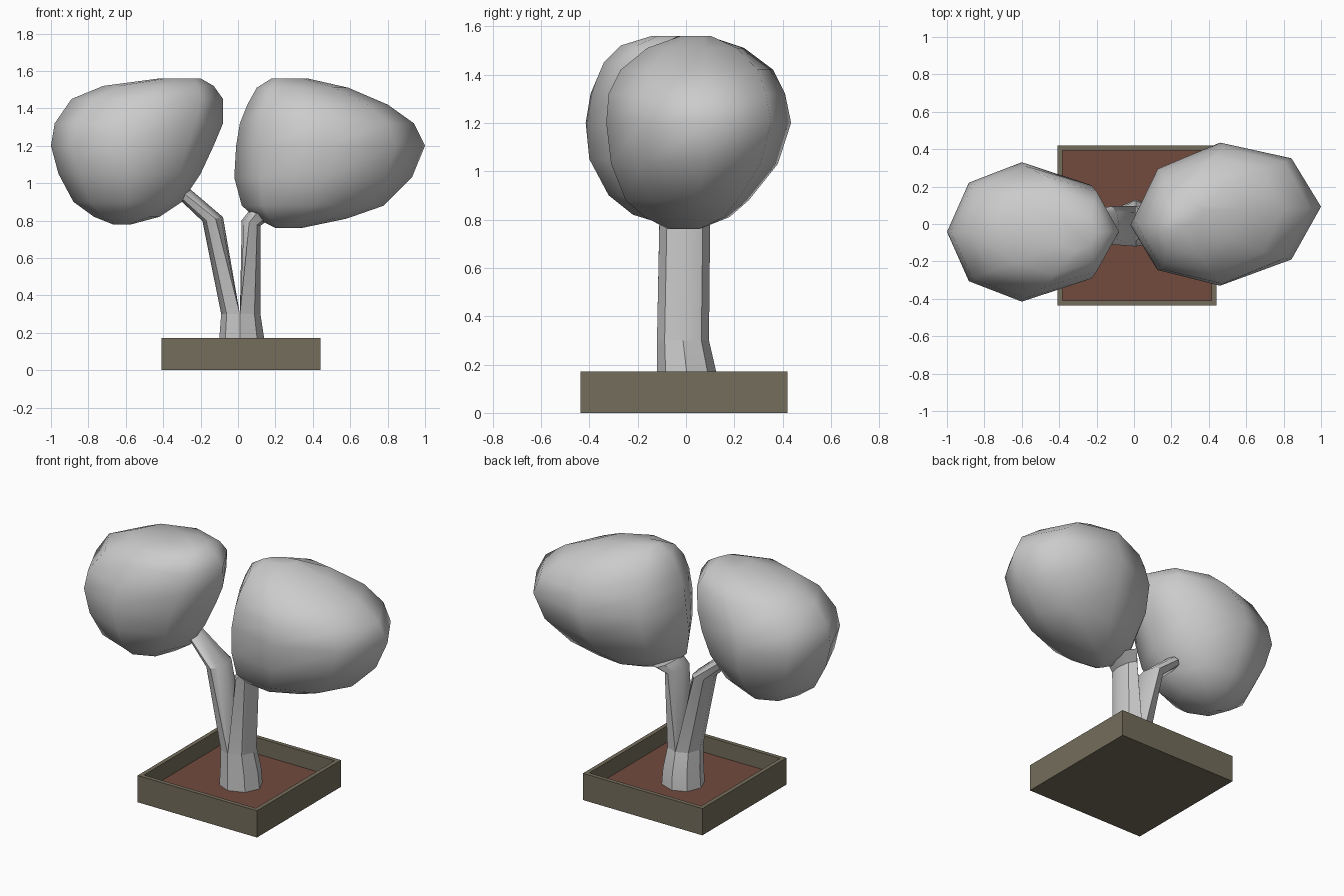
import bpy, bmesh
from math import cos, sin, pi, radians

if "Cube" in bpy.data.objects:
    bpy.data.objects.remove(bpy.data.objects["Cube"], do_unlink=True)


def material(name, rgb):
    m = bpy.data.materials.new(name)
    m.use_nodes = True
    m.diffuse_color = (*rgb, 1)
    m.node_tree.nodes["Principled BSDF"].inputs["Base Color"].default_value = (*rgb, 1)
    return m


GREY = material("pale grey", (0.6, 0.6, 0.6))
WOOD = material("olive wood", (0.174, 0.153, 0.105))
SOIL = material("red brown soil", (0.17, 0.07, 0.048))


def finish(name, bm, mat, smooth=0):
    bmesh.ops.recalc_face_normals(bm, faces=bm.faces)
    mesh = bpy.data.meshes.new(name)
    bm.to_mesh(mesh)
    bm.free()
    mesh.materials.append(mat)
    obj = bpy.data.objects.new(name, mesh)
    bpy.context.collection.objects.link(obj)
    if smooth:
        bpy.ops.object.select_all(action="DESELECT")
        obj.select_set(True)
        bpy.context.view_layer.objects.active = obj
        bpy.ops.object.shade_smooth_by_angle(angle=radians(smooth))
    return obj


def ring(bm, z, x0, x1, y0, y1, cx=None, tilt=0, skew=0, sides=8):
    """Lopsided oval; cx is where it is widest, tilt slopes it along x."""
    cx = (x0 + x1) / 2 if cx is None else cx
    cy = (y0 + y1) / 2
    verts = []
    for i in range(sides):
        c, s = cos(2 * pi * i / sides), sin(2 * pi * i / sides)
        x = cx + c * ((x1 - cx) if c > 0 else (cx - x0))
        y = cy + s * (y1 - y0) / 2 + skew * c
        verts.append(bm.verts.new((x, y, z + tilt * (x - cx))))
    return verts


def loft(name, rows, mat, smooth, **options):
    bm = bmesh.new()
    rings = [ring(bm, *row, **options) for row in rows]
    for a, b in zip(rings, rings[1:]):
        for i in range(len(a)):
            j = (i + 1) % len(a)
            bm.faces.new((a[i], a[j], b[j], b[i]))
    bm.faces.new(rings[0])
    bm.faces.new(rings[-1])
    return finish(name, bm, mat, smooth)


# Open planter: a box with its top inset and pushed down
bm = bmesh.new()
bmesh.ops.create_cube(bm, size=1)
for v in bm.verts:
    v.co = (v.co.x * 0.85 + 0.015, v.co.y * 0.855 - 0.008, (v.co.z + 0.5) * 0.172)
top = max(bm.faces, key=lambda f: f.calc_center_median().z)
bmesh.ops.inset_region(bm, faces=[top], thickness=0.038)
floor = bmesh.ops.extrude_face_region(bm, geom=[top])["geom"]
bmesh.ops.translate(bm, vec=(0, 0, -0.105),
                    verts=[g for g in floor if isinstance(g, bmesh.types.BMVert)])
bmesh.ops.delete(bm, geom=[top], context="FACES")
planter = finish("planter", bm, WOOD)
planter.data.materials.append(SOIL)
for face in planter.data.polygons:
    if face.normal.z > 0.9 and face.center.z < 0.1:
        face.material_index = 1

# Trunk and its two flat-sided branches
loft("trunk", [
    (0.06, -0.11, 0.15, -0.12, 0.13, 0.01),
    (0.17, -0.10, 0.14, -0.12, 0.125, 0.01),
    (0.30, -0.09, 0.12, -0.12, 0.095, 0.01),
], GREY, 40)
loft("right_branch", [
    (0.30, -0.09, 0.01, -0.12, 0.095, 0.01),
    (0.81, -0.19, -0.08, -0.11, 0.095, -0.12, 0.2),
    (0.95, -0.32, -0.27, -0.07, 0.06, -0.295, 1.2),
], GREY, 40)
loft("left_branch", [
    (0.30, 0.01, 0.12, -0.12, 0.095, 0.01),
    (0.79, 0.02, 0.12, -0.11, 0.10, 0.06, -0.3),
    (0.84, 0.06, 0.18, -0.10, 0.15, 0.10, -0.3),
], GREY, 40)

# Leaf crowns
loft("right_crown", [
    (0.78, -0.67, -0.57, -0.09, 0.02),
    (0.82, -0.77, -0.42, -0.22, 0.14),
    (0.90, -0.88, -0.30, -0.32, 0.22),
    (1.05, -0.96, -0.20, -0.40, 0.30),
    (1.20, -1.00, -0.13, -0.415, 0.33, -0.6),
    (1.32, -0.98, -0.08, -0.395, 0.31, -0.58),
    (1.45, -0.89, -0.08, -0.34, 0.26),
    (1.52, -0.72, -0.13, -0.27, 0.19),
    (1.56, -0.42, -0.20, -0.14, 0.05),
], GREY, 60)
loft("left_crown", [
    (0.76, 0.20, 0.34, -0.06, 0.04),
    (0.81, 0.10, 0.58, -0.17, 0.18),
    (0.88, 0.02, 0.78, -0.25, 0.26),
    (1.03, -0.02, 0.93, -0.31, 0.38),
    (1.20, -0.01, 1.00, -0.33, 0.435, 0.46),
    (1.32, 0.01, 0.94, -0.32, 0.41),
    (1.42, 0.05, 0.80, -0.27, 0.36),
    (1.51, 0.10, 0.59, -0.16, 0.24),
    (1.56, 0.18, 0.37, -0.02, 0.09),
], GREY, 60, skew=0.04)
